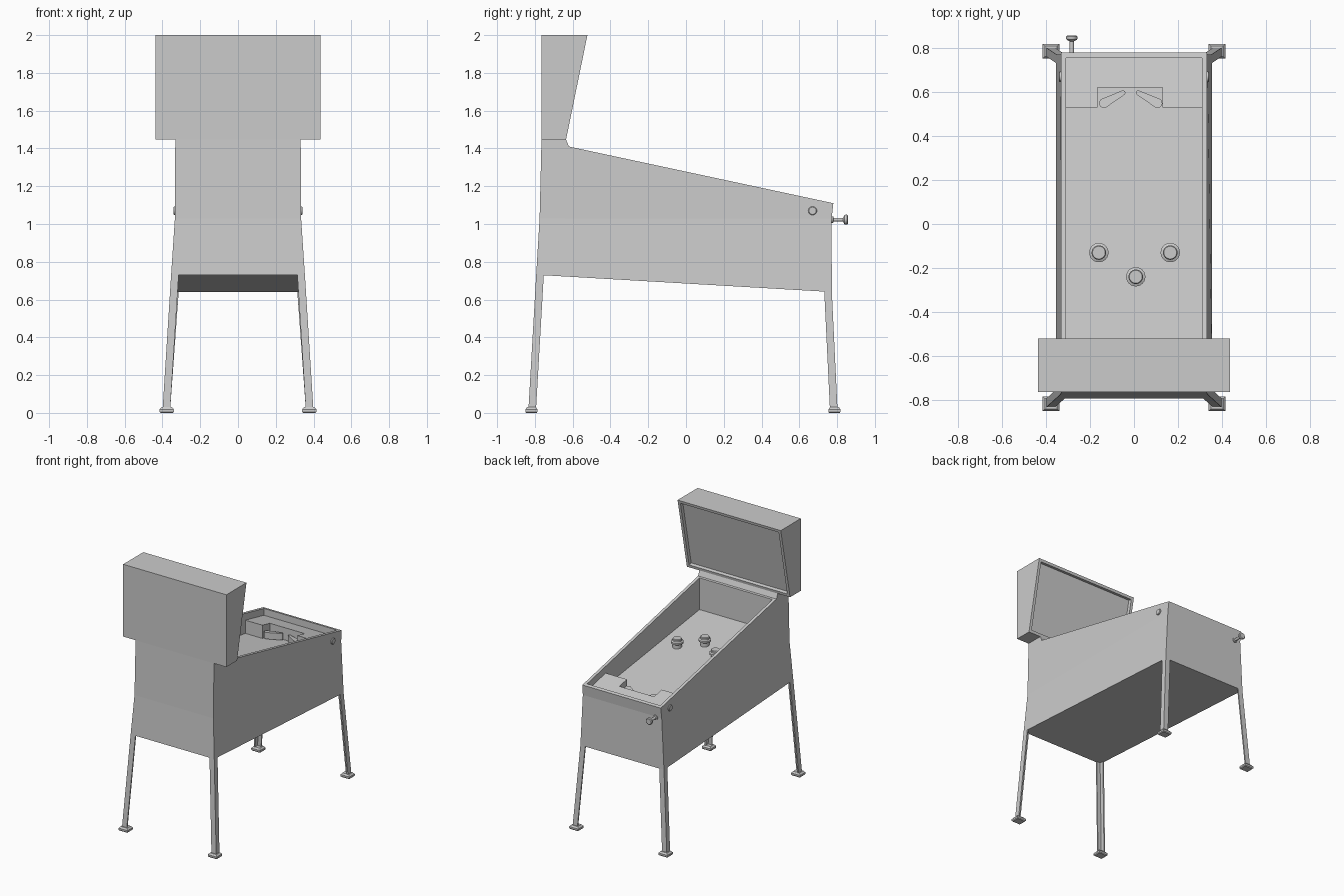
import bpy, bmesh, math
from mathutils import Matrix, Vector

if "Cube" in bpy.data.objects:
    bpy.data.objects.remove(bpy.data.objects["Cube"])

grey = bpy.data.materials.new("plain_grey")
grey.diffuse_color = (0.6, 0.6, 0.6, 1)
grey.use_nodes = True
grey.node_tree.nodes["Principled BSDF"].inputs["Base Color"].default_value = grey.diffuse_color


def finish(bm, name, smooth=False):
    bmesh.ops.recalc_face_normals(bm, faces=bm.faces[:])
    me = bpy.data.meshes.new(name)
    bm.to_mesh(me)
    bm.free()
    ob = bpy.data.objects.new(name, me)
    bpy.context.collection.objects.link(ob)
    me.materials.append(grey)
    if smooth:
        bpy.ops.object.select_all(action='DESELECT')
        ob.select_set(True)
        bpy.context.view_layer.objects.active = ob
        bpy.ops.object.shade_smooth_by_angle(angle=math.radians(35))
    return ob


def loft(bm, rings, cap_start=True, cap_end=True):
    rows = [[bm.verts.new(p) for p in r] for r in rings]
    n = len(rows[0])
    for a, b in zip(rows, rows[1:]):
        for i in range(n):
            bm.faces.new((a[i], a[(i + 1) % n], b[(i + 1) % n], b[i]))
    if cap_start:
        bm.faces.new(rows[0][::-1])
    if cap_end:
        bm.faces.new(rows[-1])
    return rows


def lathe(name, profile, matrix, segs=24):
    bm = bmesh.new()
    loft(bm, [[matrix @ Vector((r * math.cos(2 * math.pi * i / segs),
                                r * math.sin(2 * math.pi * i / segs), z))
               for i in range(segs)] for r, z in profile])
    return finish(bm, name, True)


def rim_z(y):
    return 1.11 + (0.78 - y) * 0.2143


def floor_z(y):
    return 1.165 - (y + 0.61) * 0.1355


def base_z(y):
    return 0.64 + (0.772 - y) * 0.0582


# cabinet: flared walls, sloping open top, solid neck at the back
def ring(x, ys, zs):
    right = [(x, y, z) for y, z in zip(ys, zs)]
    return right + [(-p[0], p[1], p[2]) for p in reversed(right)]


bm = bmesh.new()
yb = [-0.793, -0.65, -0.63, 0.772]
ym = [-0.775, -0.64, -0.62, 0.771]
yt = [-0.765, -0.635, -0.62, 0.78]
rows = loft(bm, [ring(0.354, yb, [base_z(y) for y in yb]),
                 ring(0.334, ym, [1.03] * 4),
                 ring(0.332, yt, [1.447, 1.447, rim_z(-0.62), 1.11])], False, False)
b, t = rows[0], rows[-1]
for i in range(3):
    bm.faces.new((b[i], b[i + 1], b[6 - i], b[7 - i]))
for i in range(2):
    bm.faces.new((t[i], t[i + 1], t[6 - i], t[7 - i]))
corners = [(0.309, -0.605), (0.309, 0.755), (-0.309, 0.755), (-0.309, -0.605)]
outer = [t[2], t[3], t[4], t[5]]
rim = [bm.verts.new((x, y, rim_z(y))) for x, y in corners]
low = [bm.verts.new((x, y, floor_z(y))) for x, y in corners]
for i in range(4):
    j = (i + 1) % 4
    bm.faces.new((outer[i], outer[j], rim[j], rim[i]))
    bm.faces.new((rim[i], rim[j], low[j], low[i]))
bm.faces.new(low)
finish(bm, "cabinet")

# backbox with a recessed slanted display panel
bm = bmesh.new()
section = [(-0.765, 1.447), (-0.635, 1.447), (-0.522, 2.0), (-0.765, 2.0)]
loft(bm, [[(x, y, z) for y, z in section] for x in (-0.437, 0.437)])
bmesh.ops.recalc_face_normals(bm, faces=bm.faces[:])
bm.normal_update()
panel = [max(bm.faces, key=lambda f: f.normal.y)]
bmesh.ops.inset_region(bm, faces=panel, thickness=0.03, depth=0)
bmesh.ops.inset_region(bm, faces=panel, thickness=0.002, depth=-0.025)
finish(bm, "backbox")

# angle-iron legs and square feet
W, T = 0.04, 0.01
angle = [(0, 0), (W, 0), (W, T), (T, T), (T, W), (0, W)]
for sy, y_top, y_bot, y_foot, side in ((-1, 0.793, 0.834, 0.818, "rear"),
                                       (1, 0.772, 0.802, 0.786, "player")):
    for sx in (-1, 1):
        bm = bmesh.new()
        top = [(sx * (0.354 - u), sy * (y_top - v)) for u, v in angle]
        bot = [(sx * (0.399 - u), sy * (y_bot - v)) for u, v in angle]
        loft(bm, [[(x, y, base_z(y) + 0.001) for x, y in top],
                  [(x, y, 0.02) for x, y in bot]])
        finish(bm, side + "_leg")
        bm = bmesh.new()
        loft(bm, [[(sx * 0.378 + a * h, sy * y_foot + c * h * 0.85, z)
                   for a, c in ((-1, -1), (1, -1), (1, 1), (-1, 1))]
                  for h, z in ((0.033, 0), (0.038, 0.006), (0.038, 0.019), (0.027, 0.031))])
        finish(bm, side + "_foot")


def prism(name, outline, bottom, top, smooth=False):
    bm = bmesh.new()
    loft(bm, [[(x, y, f(y)) for x, y in outline] for f in (bottom, top)])
    return finish(bm, name, smooth)


# apron with a notch around the flippers
prism("apron", [(-0.31, 0.756), (-0.31, 0.53), (-0.165, 0.53), (-0.165, 0.62),
                (0.13, 0.62), (0.13, 0.53), (0.31, 0.53), (0.31, 0.756)],
      lambda y: floor_z(y) - 0.004, lambda y: rim_z(y) - 0.052)

# tapered flippers
for name, px, tx in (("left_flipper", -0.137, -0.05), ("right_flipper", 0.107, 0.02)):
    p, q = Vector((px, 0.55)), Vector((tx, 0.597))
    a0 = math.atan2(q.y - p.y, q.x - p.x)
    pts = []
    for c, r, start in ((p, 0.022, a0 + math.pi / 2), (q, 0.011, a0 - math.pi / 2)):
        for i in range(9):
            a = start + math.pi * i / 8
            pts.append((c.x + r * math.cos(a), c.y + r * math.sin(a)))
    prism(name, pts, lambda y: floor_z(y) + 0.005, lambda y: floor_z(y) + 0.055, True)

# mushroom bumpers
for x, y in ((-0.16, -0.13), (0.165, -0.13), (0.008, -0.24)):
    lathe("bumper", [(0.032, -0.005), (0.032, 0.025), (0.044, 0.032), (0.044, 0.045),
                     (0.033, 0.05), (0.033, 0.062), (0.029, 0.067)],
          Matrix.Translation((x, y, floor_z(y))))

# side buttons
for s in (-1, 1):
    lathe("side_button", [(0.023, -0.01), (0.023, 0.006), (0.019, 0.01)],
          Matrix.Translation((s * 0.332, 0.67, 1.07)) @ Matrix.Rotation(s * math.pi / 2, 4, 'Y'))

# plunger rod and knob
lathe("plunger", [(0.018, -0.01), (0.018, 0.006), (0.010, 0.008), (0.010, 0.058),
                  (0.024, 0.066), (0.026, 0.072), (0.026, 0.08), (0.021, 0.085)],
      Matrix.Translation((-0.283, 0.773, 1.023)) @ Matrix.Rotation(-math.pi / 2, 4, 'X'))
